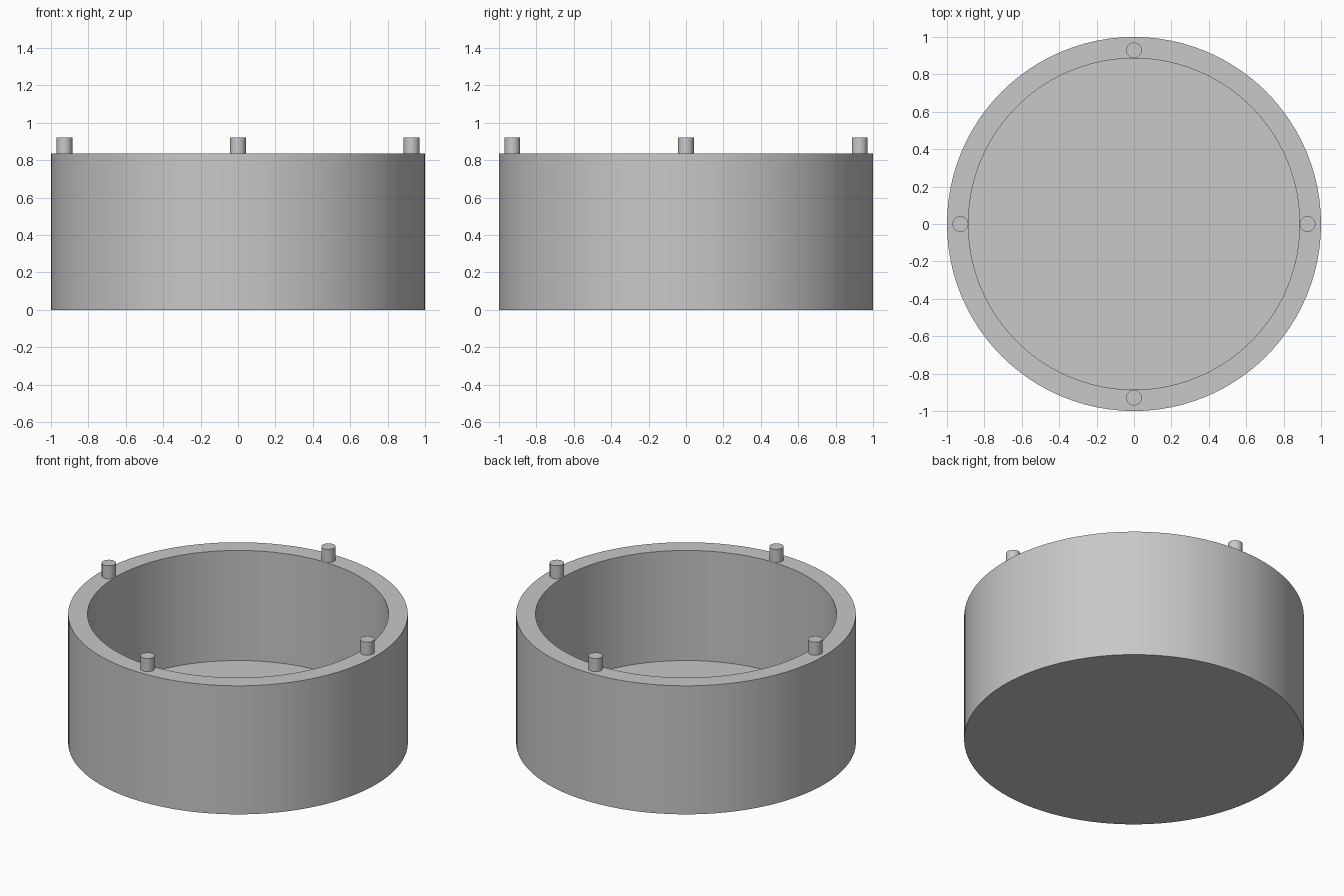
import bpy, bmesh, math
from mathutils import Matrix

if "Cube" in bpy.data.objects:
    bpy.data.objects.remove(bpy.data.objects["Cube"])

SEGMENTS = 96
R_OUT, R_IN = 1.0, 0.886
H_RIM, H_FLOOR, H_PIN = 0.835, 0.12, 0.92
PIN_R, PIN_DIST = 0.042, 0.928

grey = bpy.data.materials.new("light grey")
grey.diffuse_color = (0.58, 0.58, 0.58, 1)
grey.use_nodes = True
grey.node_tree.nodes["Principled BSDF"].inputs["Base Color"].default_value = grey.diffuse_color


def finish(name, bm):
    bmesh.ops.recalc_face_normals(bm, faces=bm.faces)
    mesh = bpy.data.meshes.new(name)
    bm.to_mesh(mesh)
    bm.free()
    mesh.materials.append(grey)
    obj = bpy.data.objects.new(name, mesh)
    bpy.context.collection.objects.link(obj)
    bpy.ops.object.select_all(action='DESELECT')
    obj.select_set(True)
    bpy.context.view_layer.objects.active = obj
    bpy.ops.object.shade_smooth_by_angle(angle=math.radians(30))
    return obj


# Round cup: a solid disc, its top inset to a rim and sunk to the floor
bm = bmesh.new()
profile = [(R_OUT, 0), (R_OUT, H_RIM), (R_IN, H_RIM), (R_IN, H_FLOOR)]
rings = []
for r, z in profile:
    ring = bmesh.ops.create_circle(
        bm, segments=SEGMENTS, radius=r, matrix=Matrix.Translation((0, 0, z)))
    rings.append(ring["verts"])
for a, b in zip(rings, rings[1:]):
    for i in range(SEGMENTS):
        j = (i + 1) % SEGMENTS
        bm.faces.new((a[i], a[j], b[j], b[i]))
bm.faces.new(rings[0])
bm.faces.new(rings[-1])
finish("round_cup", bm)

# Four locating pins around the rim
for k, side in enumerate(("right", "back", "left", "front")):
    angle = k * math.pi / 2
    height = H_PIN - H_RIM
    bm = bmesh.new()
    bmesh.ops.create_cone(
        bm, cap_ends=True, segments=32, radius1=PIN_R, radius2=PIN_R, depth=height,
        matrix=Matrix.Translation((PIN_DIST * math.cos(angle),
                                   PIN_DIST * math.sin(angle),
                                   H_RIM + height / 2)))
    finish(side + "_pin", bm)
